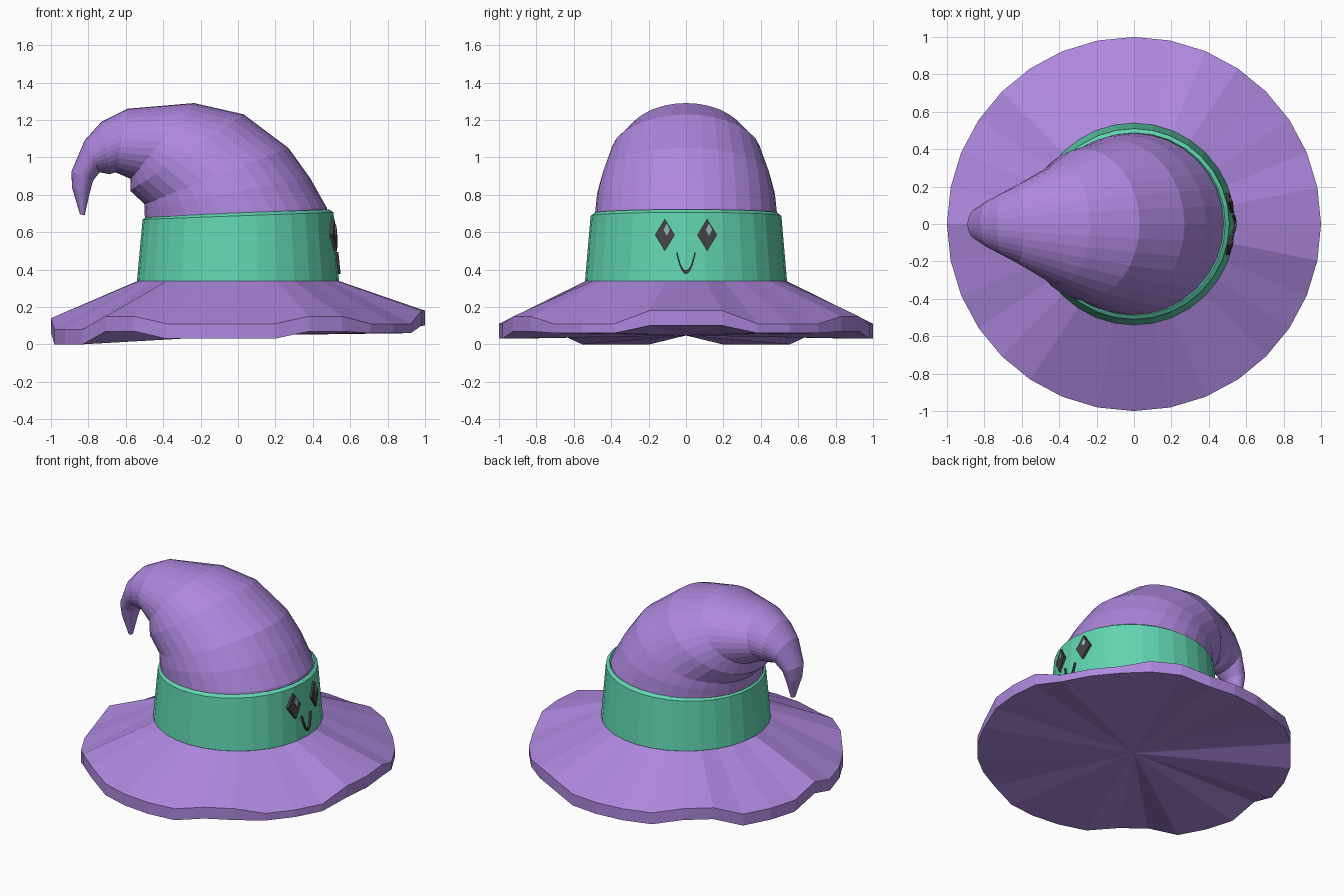
import bpy, bmesh, math
from mathutils import Vector

if "Cube" in bpy.data.objects:
    bpy.data.objects.remove(bpy.data.objects["Cube"])

N = 32


def material(name, rgb):
    def lin(c):
        c /= 255
        return c / 12.92 if c <= 0.04045 else ((c + 0.055) / 1.055) ** 2.4
    m = bpy.data.materials.new(name)
    m.diffuse_color = (*[lin(c) for c in rgb], 1)
    m.use_nodes = True
    m.node_tree.nodes["Principled BSDF"].inputs["Base Color"].default_value = m.diffuse_color
    return m


PURPLE = material("purple felt", (174, 136, 222))
TEAL = material("teal band", (97, 212, 176))
DARK = material("dark face", (68, 66, 68))
SHINE = material("eye shine", (150, 175, 190))


def finish(name, bm, mat):
    bmesh.ops.recalc_face_normals(bm, faces=bm.faces)
    me = bpy.data.meshes.new(name)
    bm.to_mesh(me)
    bm.free()
    me.materials.append(mat)
    ob = bpy.data.objects.new(name, me)
    bpy.context.collection.objects.link(ob)
    return ob


def loft(name, rings, mat):
    """Skin a list of rings and close both ends with centre fans."""
    bm = bmesh.new()
    loops = [[bm.verts.new(p) for p in r] for r in rings]
    for a, b in zip(loops, loops[1:]):
        for i in range(N):
            j = (i + 1) % N
            bm.faces.new((a[i], a[j], b[j], b[i]))
    for loop in (loops[0], loops[-1]):
        c = bm.verts.new(sum((v.co for v in loop), Vector()) / N)
        for i in range(N):
            bm.faces.new((loop[i], loop[(i + 1) % N], c))
    return finish(name, bm, mat)


def ring(radius, height):
    """Circle whose height is given by a function of index and x."""
    out = []
    for k in range(N):
        a = 2 * math.pi * k / N
        x = radius * math.cos(a)
        out.append((x, radius * math.sin(a), height(min(k, N - k), x)))
    return out


# Wavy brim: rim heights from +x round to -x, mirrored in y
top = [.18, .18, .11, .11, .11, .15, .15, .11, .11, .11, .11, .15, .15, .08, .08, .08, .14]
low = [.10, .10, .06, .06, .06, .07, .07, .03, .03, .03, .03, .07, .07, 0, 0, 0, .06]
loft("brim", [ring(1, lambda k, x: low[k]),
              ring(1, lambda k, x: top[k]),
              ring(.535, lambda k, x: .34)], PURPLE)

# Band, with slightly tilted top edge
loft("hat_band", [ring(.535, lambda k, x: .335),
                  ring(.54, lambda k, x: .34),
                  ring(.51, lambda k, x: .687 + .037 * x),
                  ring(.488, lambda k, x: .703 + .037 * x),
                  ring(.47, lambda k, x: .68 + .037 * x)], TEAL)

# Bent crown: each section is outer x, z, inner x, z, half width in y
sections = [(.49, .66, -.49, .62, .49), (.475, .73, -.50, .70, .485),
            (.385, .89, -.50, .725, .475), (.27, 1.05, -.50, .75, .45),
            (.03, 1.23, -.575, .82, .40), (-.235, 1.29, -.575, .885, .325),
            (-.59, 1.26, -.655, .92, .21), (-.73, 1.19, -.685, .91, .165),
            (-.82, 1.09, -.74, .92, .125), (-.89, .925, -.775, .875, .085),
            (-.888, .84, -.795, .80, .06), (-.845, .695, -.82, .69, .018)]
crown = []
for ox, oz, ix, iz, w in sections:
    pts = []
    for k in range(N):
        a = 2 * math.pi * k / N
        t = (1 + math.cos(a)) / 2
        pts.append((ix + (ox - ix) * t, w * math.sin(a), iz + (oz - iz) * t))
    crown.append(pts)
loft("crown", crown, PURPLE)


def on_band(y, z, off):
    r = .54 - .03 * (z - .34) / .347 + off
    return (math.sqrt(r * r - y * y), y, z)


def plate(name, strips, inner, outer, mat):
    """Thin plate that hugs the band; strips are pairs of (y, z) edges."""
    bm = bmesh.new()
    rows = [[bm.verts.new(on_band(*p, o)) for p in (l, r) for o in (inner, outer)]
            for l, r in strips]
    for a, b in zip(rows, rows[1:]):
        for i, j in ((0, 1), (1, 3), (3, 2), (2, 0)):
            bm.faces.new((a[i], a[j], b[j], b[i]))
    for r in (rows[0], rows[-1]):
        bm.faces.new((r[0], r[1], r[3], r[2]))
    bmesh.ops.remove_doubles(bm, verts=bm.verts, dist=1e-5)
    return finish(name, bm, mat)


def diamond(name, y, z, w, h, inner, outer, mat):
    e = .001
    plate(name, [((y - e, z + h), (y + e, z + h)), ((y - w, z), (y + w, z)),
                 ((y - e, z - h), (y + e, z - h))], inner, outer, mat)


# Diamond eyes with small highlights
for side, s in (("left", -1), ("right", 1)):
    diamond(side + "_eye", s * .113, .585, .053, .085, -.01, .016, DARK)
    diamond(side + "_eye_shine", s * .113 + .01, .612, .017, .031, .01, .02, SHINE)

# Smile: crescent between two curves
smile = []
for i in range(13):
    t = -1 + i / 6
    u = abs(t) ** 2.2
    smile.append(((.052 * t, .377 + .113 * u), (.046 * t, .396 + .097 * u)))
plate("smile", smile, -.01, .012, DARK)
